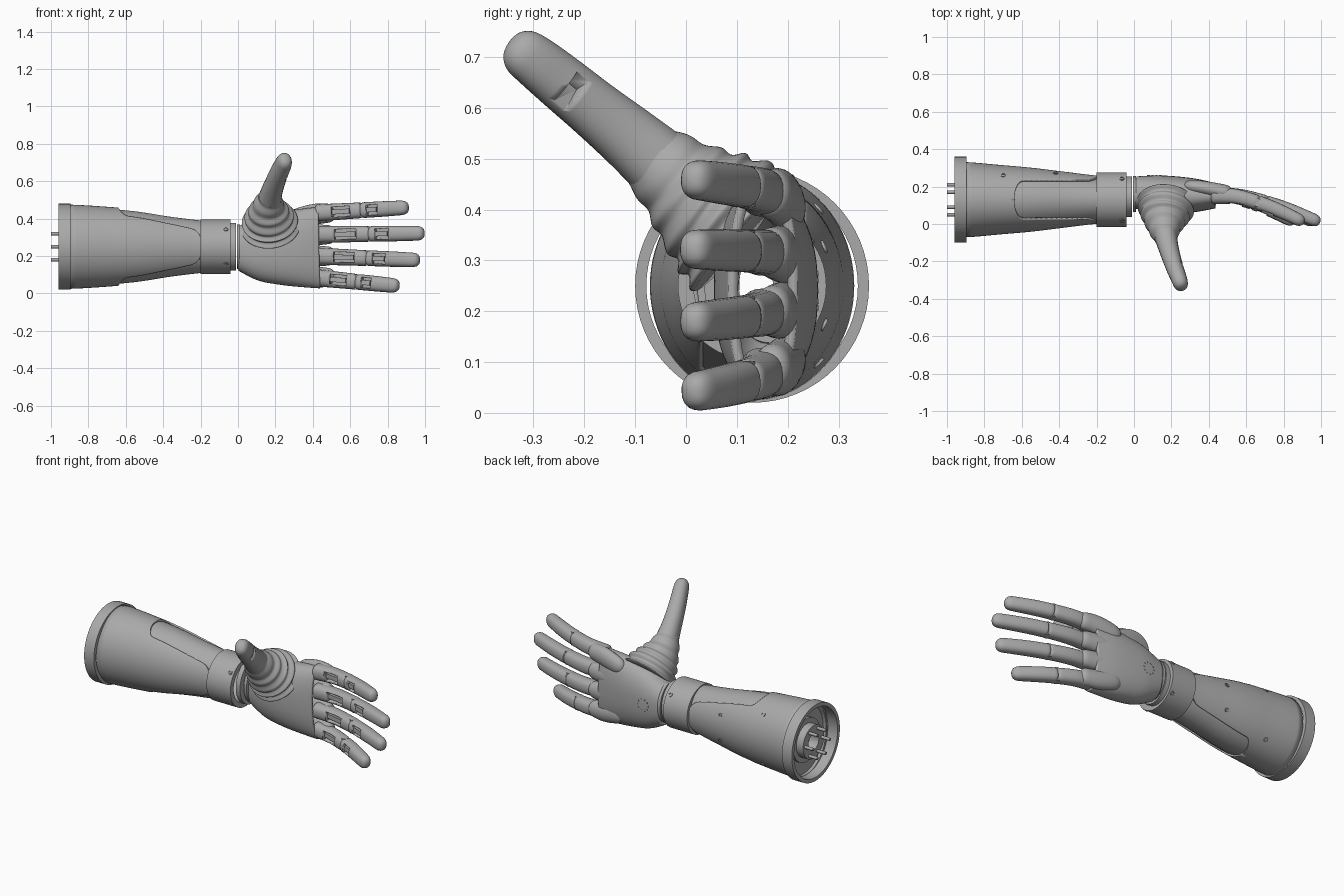
import bpy, bmesh
from math import sin, cos, pi, sqrt, asin, radians
from mathutils import Vector

if "Cube" in bpy.data.objects:
    bpy.data.objects.remove(bpy.data.objects["Cube"])

CY, CZ = 0.13, 0.25          # forearm axis
X, Y, Z = Vector((1, 0, 0)), Vector((0, 1, 0)), Vector((0, 0, 1))


def material(name, colour):
    m = bpy.data.materials.new(name)
    m.use_nodes = True
    m.diffuse_color = (*colour, 1)
    m.node_tree.nodes["Principled BSDF"].inputs["Base Color"].default_value = (*colour, 1)
    return m


GREY = material("plain grey", (0.4, 0.4, 0.4))


def finish(name, bm, angle=35):
    bmesh.ops.recalc_face_normals(bm, faces=bm.faces[:])
    me = bpy.data.meshes.new(name)
    bm.to_mesh(me)
    bm.free()
    ob = bpy.data.objects.new(name, me)
    bpy.context.collection.objects.link(ob)
    me.materials.append(GREY)
    bpy.ops.object.select_all(action='DESELECT')
    ob.select_set(True)
    bpy.context.view_layer.objects.active = ob
    bpy.ops.object.shade_smooth_by_angle(angle=radians(angle))
    return ob


def blend(rows, u):
    """Smooth value along a list of equally spaced rows, u in 0..1."""
    n = len(rows) - 1
    i = min(int(u * n), n - 1)
    t = u * n - i
    a, b, c, d = (Vector(rows[min(max(k, 0), n)]) for k in range(i - 1, i + 3))
    return 0.5 * (2 * b + (c - a) * t + (2 * a - 5 * b + 4 * c - d) * t * t
                  + (3 * b - a - 3 * c + d) * t ** 3)


def bridge(bm, rings, closed=True):
    n = len(rings[0])
    for r, s in zip(rings, rings[1:]):
        for j in range(n if closed else n - 1):
            k = (j + 1) % n
            bm.faces.new((r[j], r[k], s[k], s[j]))


def add_wall(ob, thickness, offset):
    m = ob.modifiers.new("wall", 'SOLIDIFY')
    m.thickness, m.offset = thickness, offset


def sweep(name, rows, steps=24, sides=24, power=2, start=0, end=0, caps=True, ripple=None):
    """Rows are x, y, z, half width, half depth; start and end are rounding lengths."""
    bm, rings = bmesh.new(), []
    length = (Vector(rows[-1][:3]) - Vector(rows[0][:3])).length
    for i in range(steps + 1):
        u = i / steps
        if start or end:
            u = (1 - cos(pi * u)) / 2
        row = blend(rows, u)
        p, w, d = Vector(row[:3]), row[3], row[4]
        t = (Vector(blend(rows, min(u + .01, 1))[:3]) - Vector(blend(rows, max(u - .01, 0))[:3])).normalized()
        side = (Z - t * t.z).normalized()
        other = t.cross(side)
        k = 1 if ripple is None else ripple(u)
        for dist, size in ((u * length, start), ((1 - u) * length, end)):
            if size and dist < size:
                k *= max(sqrt(max(1 - (1 - dist / size) ** 2, 0)), 0.05)
        ring = []
        for j in range(sides):
            c, s = cos(2 * pi * j / sides), sin(2 * pi * j / sides)
            c = abs(c) ** (2 / power) * (1 if c > 0 else -1)
            s = abs(s) ** (2 / power) * (1 if s > 0 else -1)
            ring.append(bm.verts.new(p + side * c * w * k + other * s * d * k))
        rings.append(ring)
    bridge(bm, rings)
    if caps:
        bm.faces.new(rings[0])
        bm.faces.new(rings[-1])
    return finish(name, bm)


def tube(name, x0, x1, outer, inner, squash=1, sides=64, y=CY):
    """Hollow ring along x."""
    bm, rings = bmesh.new(), []
    for x, r in ((x0, outer), (x1, outer), (x1, inner), (x0, inner), (x0, outer)):
        rings.append([bm.verts.new((x, y + r * squash * sin(2 * pi * j / sides),
                                    CZ + r * cos(2 * pi * j / sides))) for j in range(sides)])
    bridge(bm, rings)
    bmesh.ops.remove_doubles(bm, verts=bm.verts[:], dist=1e-5)
    return finish(name, bm)


def rod(name, centre, axis, radius, depth):
    bm = bmesh.new()
    bmesh.ops.create_cone(bm, cap_ends=True, segments=20, radius1=radius, radius2=radius, depth=depth)
    bmesh.ops.transform(bm, matrix=Vector(axis).to_track_quat('Z', 'Y').to_matrix().to_4x4(), verts=bm.verts[:])
    bmesh.ops.translate(bm, vec=centre, verts=bm.verts[:])
    return finish(name, bm)


def box(name, centre, size, axis):
    bm = bmesh.new()
    bmesh.ops.create_cube(bm, size=1)
    bmesh.ops.scale(bm, vec=size, verts=bm.verts[:])
    bmesh.ops.transform(bm, matrix=X.rotation_difference(axis).to_matrix().to_4x4(), verts=bm.verts[:])
    bmesh.ops.translate(bm, vec=centre, verts=bm.verts[:])
    return finish(name, bm)


def cut(target, cutter):
    m = target.modifiers.new("slot", 'BOOLEAN')
    m.operation, m.object, m.solver = 'DIFFERENCE', cutter, 'EXACT'
    bpy.context.view_layer.objects.active = target
    bpy.ops.object.modifier_apply(modifier=m.name)
    bpy.data.objects.remove(cutter)


# Forearm: inner core under a cover that leaves a recess above and below
ARM = [(-.9, CY, CZ, .22, .196), (-.72, CY, CZ, .21, .181), (-.54, CY, CZ, .194, .165),
       (-.36, CY, CZ, .166, .143), (-.18, CY, CZ, .144, .123)]
core = sweep("forearm_core", [(x, y, z, w - .006, d - .006) for x, y, z, w, d in ARM], sides=64, caps=False)
add_wall(core, .01, -1)

bm = bmesh.new()
stations = [-.9 + .26 * i / 8 for i in range(8)] + [-.64 + .05 * (i / 10) ** 2 for i in range(10)]
stations += [-.59 + .33 * i / 12 for i in range(12)] + [-.26 + .06 * sin(pi / 2 * i / 10) for i in range(11)]
for sign in (-1, 1):
    rings = []
    for x in stations:
        _, y, z, w, d = blend(ARM, (x + .9) / .72)
        gap = asin(min(.1 / d, .95)) if x > -.64 else 0
        if x < -.59:
            gap *= sqrt(max(1 - ((x + .59) / .05) ** 2, 0))
        if x > -.26:
            gap += .35 * (1 - sqrt(max(1 - ((x + .26) / .06) ** 2, 0)))
        angles = [gap + (pi - 2 * gap) * j / 40 for j in range(41)]
        rings.append([bm.verts.new((x, y + sign * d * sin(a), z + w * cos(a))) for a in angles])
    bridge(bm, rings, closed=False)
bmesh.ops.remove_doubles(bm, verts=bm.verts[:], dist=1e-5)
add_wall(finish("forearm_cover", bm), .01, 0)

# Open socket end with hub and pins
tube("socket_ring", -.96, -.895, .23, .208)
tube("socket_floor", -.885, -.87, .205, .045, .92)
tube("hub_base", -.9, -.87, .13, .05)
tube("hub", -.945, -.88, .1, .05)
for i in range(6):
    a = pi / 6 + i * pi / 3
    rod("hub_pin", (-.965, CY + .08 * sin(a), CZ + .08 * cos(a)), X, .009, .07)

# Wrist cuff and coupling
tube("wrist_cuff", -.2, -.04, .146, .115)
tube("wrist_coupling", -.04, -.012, .128, .07, .85, y=.145)
tube("palm_flange", -.006, .012, .12, .07, .8, y=.16)


# Screws set into the cover and cuff
def screw(x, angle, radius_z, radius_y):
    a = radians(angle)
    out = Vector((0, sin(a), cos(a)))
    p = Vector((x, CY + radius_y * sin(a), CZ + radius_z * cos(a)))
    washer = rod("screw", p, out, .013, .012)
    cut(washer, rod("cutter", p + out * .006, out, .008, .012))


for x, angle in ((-.7, 45), (-.7, 135), (-.42, 65), (-.42, 115)):
    r = blend(ARM, (x + .9) / .72)
    screw(x, angle, r[3] + .003, r[4] + .003)
for angle in (50, 130, 230, 310):
    screw(-.065, angle, .144, .144)

# Palm shell with a ring of studs on the back
palm = sweep("palm", [(.005, .17, .24, .12, .085), (.11, .16, .24, .172, .1), (.22, .155, .242, .195, .1),
                      (.33, .153, .243, .208, .089), (.435, .151, .245, .218, .068)],
             steps=30, sides=48, power=2.35, caps=False)
add_wall(palm, .02, -1)
for k in range(10):
    a = k * pi / 5
    rod("back_stud", (.11 + .035 * cos(a), .256, .24 + .035 * sin(a)), Y, .005, .01)

# Fingers: base height, tip height, tip x
FINGERS = {"index": (.43, .46, .91), "middle": (.315, .322, .995),
           "ring": (.2, .178, .97), "little": (.085, .04, .86)}
for finger, (z0, z1, tip) in FINGERS.items():
    base = .41
    SHAPE = [(0, .152, .046, .046), (.25, .147, .044, .042), (.5, .115, .042, .039),
             (.75, .067, .041, .037), (1, .008, .038, .032)]
    path = [(base + (tip - base) * f, y, z0 + (z1 - z0) * f, w, d) for f, y, w, d in SHAPE]

    # Two segments, each with a slot in the palm side holding a narrow link
    for segment, a, b, start, end, f, span in (("_proximal", 0, .52, .03, .025, .28, .2),
                                               ("_distal", .49, 1, .025, .05, .61, .13)):
        ob = sweep(finger + segment, [blend(path, a + (b - a) * i / 4) for i in range(5)],
                   steps=26, power=2.4, start=start, end=end)
        p = Vector(blend(path, f)[:3])
        along = (Vector(blend(path, f + .03)[:3]) - Vector(blend(path, f - .03)[:3])).normalized()
        size = (tip - base) * span
        cut(ob, box("cutter", p - Y * .035, (size, .06, .054), along))
        box(finger + "_link", p - Y * .015, (size * .95, .03, .026), along)
    q = blend(path, .505)
    rod(finger + "_hinge", q[:3], Z, .022, q[3] * 1.9)
    # Knuckle flowing from the back of the hand into the finger
    sweep(finger + "_knuckle", [(.27, .205, .24 + (z0 - .24) * .8, .045, .034),
                                (.35, .196, .24 + (z0 - .24) * .9, .054, .037),
                                (.43, .182, .24 + (z0 - .24) * .98, .055, .039),
                                (.52, .163, z0, .047, .04)],
          steps=24, start=.06, end=.04)

# Thumb: ribbed bellows, then one tapering digit with a slot at its joint
sweep("thumb_bellows", [(.175, .115, .35, .145, .15), (.17, .075, .385, .135, .143), (.165, .03, .42, .115, .12),
                        (.163, -.02, .463, .088, .09), (.17, -.08, .512, .066, .06)],
      steps=80, sides=48, ripple=lambda u: 1 + .06 * sin(u * 10 * pi) * (1 - u * .5))
thumb = sweep("thumb", [(.165, -.04, .48, .072, .066), (.18, -.11, .54, .064, .056),
                        (.2, -.18, .597, .058, .05), (.222, -.245, .65, .055, .046),
                        (.243, -.3, .694, .051, .042), (.258, -.347, .728, .044, .036)],
              steps=48, power=2.2, start=.02, end=.06)
axis = Vector((.045, -.14, .115)).normalized()
cut(thumb, box("cutter", (.27, -.227, .625), (.03, .06, .09), axis))
